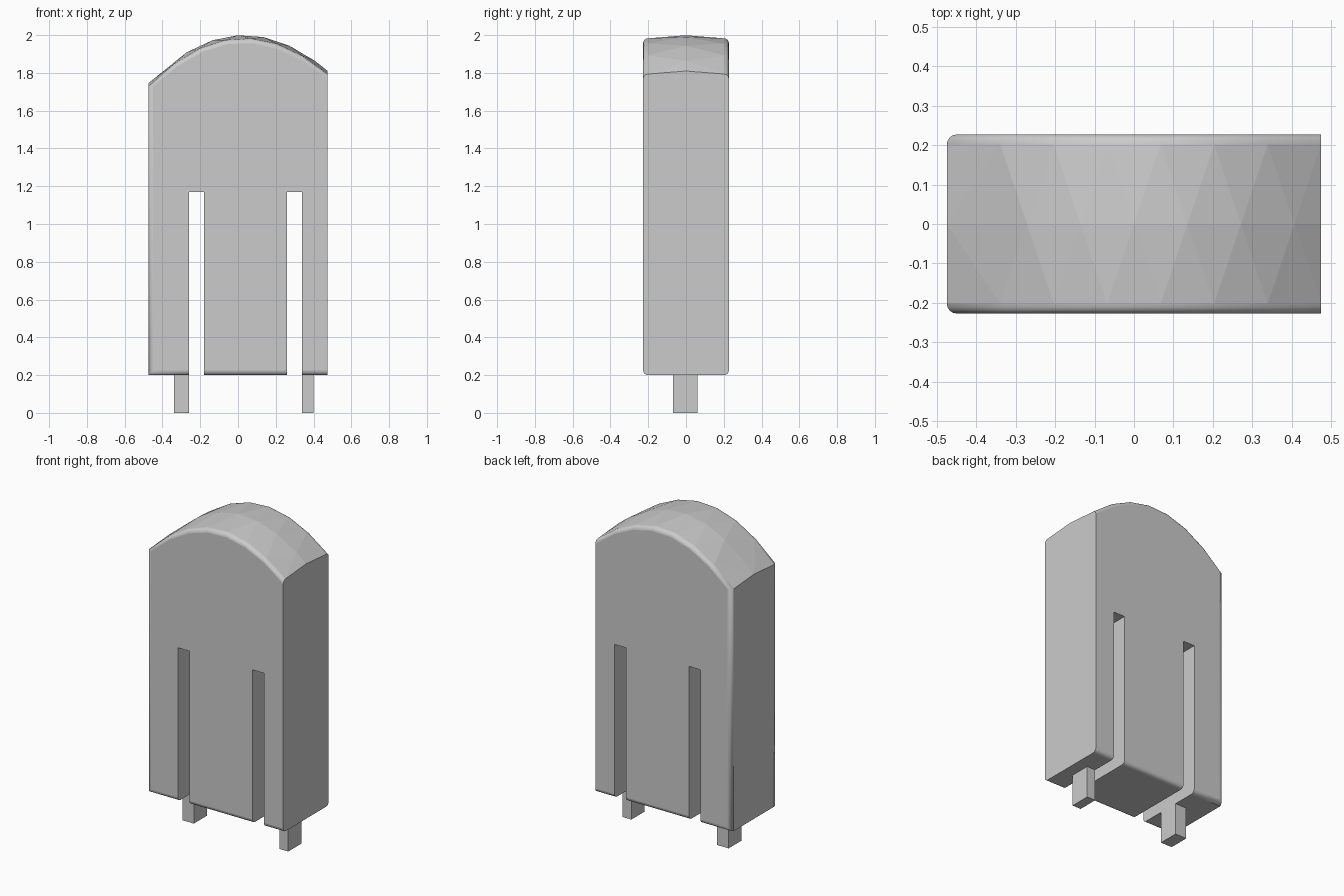
import bpy
import bmesh
from math import sin, cos, pi

if "Cube" in bpy.data.objects:
    bpy.data.objects.remove(bpy.data.objects["Cube"])

HALF_W, HALF_D, BASE, RIM = 0.475, 0.227, 0.2, 0.025
STEPS, ARC = 7, 4

grey = bpy.data.materials.new("light grey")
grey.use_nodes = True
grey.diffuse_color = (0.6, 0.6, 0.6, 1)
grey.node_tree.nodes["Principled BSDF"].inputs["Base Color"].default_value = (0.6, 0.6, 0.6, 1)


def add_object(name, bm):
    bmesh.ops.recalc_face_normals(bm, faces=bm.faces)
    mesh = bpy.data.meshes.new(name)
    bm.to_mesh(mesh)
    bm.free()
    mesh.materials.append(grey)
    obj = bpy.data.objects.new(name, mesh)
    bpy.context.collection.objects.link(obj)
    return obj


def box(name, lo, hi, round_top=0):
    bm = bmesh.new()
    bmesh.ops.create_cube(bm, size=1)
    for v in bm.verts:
        v.co = [a + (c + 0.5) * (b - a) for c, a, b in zip(v.co, lo, hi)]
    if round_top:
        tops = [e for e in bm.edges if all(v.co.z == hi[2] for v in e.verts)
                and e.verts[0].co.x == e.verts[1].co.x]
        bmesh.ops.bevel(bm, geom=tops, offset=round_top, segments=5, profile=0.5, affect='EDGES')
    return add_object(name, bm)


def crown(x):
    return 2 - (1.0 if x < 0 else 0.96) * (x - 0.03) ** 2


def outline(bm, y, inset, drop, shift=0):
    """One upright slice of the body: arched top, then the two bottom corners."""
    left = -HALF_W + inset
    loop = []
    for i in range(STEPS + 1):
        t = (i + shift if 0 < i < STEPS else i) / STEPS
        x = left + t * (HALF_W - left)
        loop.append(bm.verts.new((x, y, crown(x) - drop - inset)))
    for x in (HALF_W, left):
        loop.append(bm.verts.new((x, y, BASE + inset)))
    return loop


# Body: slices from front to back, rounded at both rims, with a crowned faceted top
bm = bmesh.new()
rim = [(HALF_D - RIM + RIM * cos(k * pi / 2 / ARC), RIM * (1 - sin(k * pi / 2 / ARC)))
       for k in range(ARC + 1)]
slices = [outline(bm, -y, inset, 0.016) for y, inset in rim]
slices.append(outline(bm, 0, 0, 0, 0.5))
slices += [outline(bm, y, inset, 0.016) for y, inset in reversed(rim)]
for n, (a, b) in enumerate(zip(slices, slices[1:])):
    is_rim = n not in (ARC, ARC + 1)
    for i in range(len(a)):
        j = (i + 1) % len(a)
        if is_rim or i >= STEPS:
            bm.faces.new((a[i], a[j], b[j], b[i])).smooth = is_rim
        elif n == ARC:
            bm.faces.new((a[i], a[j], b[i]))
            bm.faces.new((a[j], b[j], b[i]))
        else:
            bm.faces.new((a[i], a[j], b[j]))
            bm.faces.new((a[i], b[j], b[i]))
# The cut side and the base stay flat
for f in bm.faces:
    if all(v.co.x > HALF_W - 1e-4 for v in f.verts):
        f.smooth = False
bm.faces.new(slices[0])
bm.faces.new(slices[-1])
body = add_object("body", bm)

# Two round-topped slots cut right through
cutters = [box("slot_cutter", (x, -0.4, 0), (x + 0.08, 0.4, 1.17), 0.032) for x in (-0.26, 0.26)]
for cutter in cutters:
    cutter.hide_render = True
    cut = body.modifiers.new("slot", 'BOOLEAN')
    cut.operation = 'DIFFERENCE'
    cut.solver = 'EXACT'
    cut.object = cutter
bpy.context.view_layer.update()
evaluated = body.evaluated_get(bpy.context.evaluated_depsgraph_get())
slotted = bpy.data.meshes.new_from_object(evaluated)
body.modifiers.clear()
body.data = slotted
for cutter in cutters:
    bpy.data.objects.remove(cutter)

# Pegs under the base
box("right_peg", (-0.34, -0.07, 0), (-0.26, 0.06, BASE))
box("left_peg", (0.34, -0.07, 0), (0.40, 0.06, BASE))
